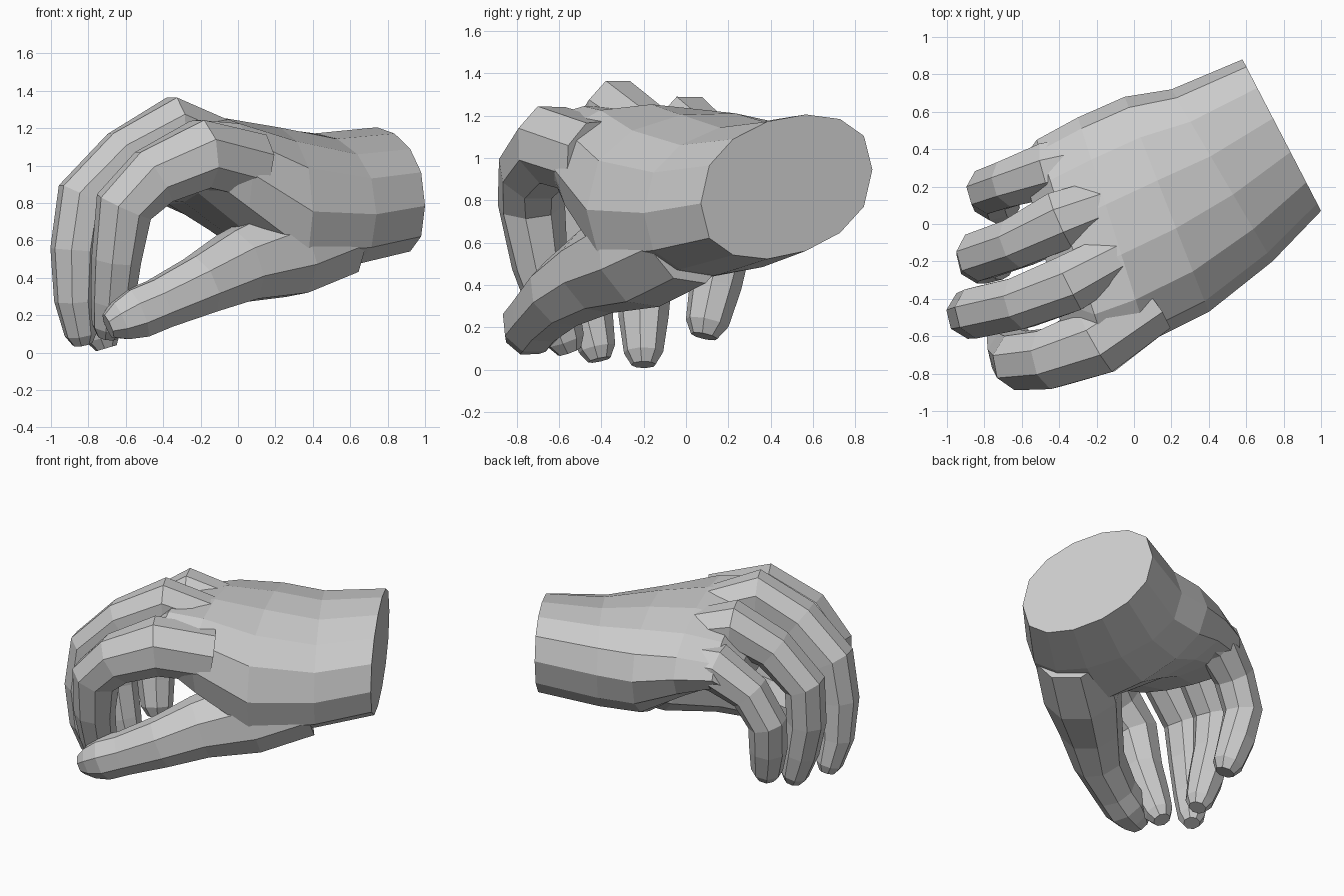
import bpy, bmesh, math
from mathutils import Vector

cube = bpy.data.objects.get("Cube")
if cube:
    bpy.data.objects.remove(cube, do_unlink=True)


def loft(name, rings):
    """Skin a list of point rings and cap both ends."""
    bm = bmesh.new()
    loops = [[bm.verts.new(p) for p in ring] for ring in rings]
    for a, b in zip(loops, loops[1:]):
        for i in range(len(a)):
            j = (i + 1) % len(a)
            bm.faces.new((a[i], a[j], b[j], b[i]))
    bm.faces.new(loops[0])
    bm.faces.new(loops[-1])
    bmesh.ops.recalc_face_normals(bm, faces=bm.faces[:])
    mesh = bpy.data.meshes.new(name)
    bm.to_mesh(mesh)
    bm.free()
    obj = bpy.data.objects.new(name, mesh)
    bpy.context.collection.objects.link(obj)
    return obj


def digit(name, path, sides=8):
    """Tapered tube along (x, y, z, radius) stations with a rounded tip."""
    stations = [(Vector(p[:3]), p[3]) for p in path]
    (before, _), (end, radius) = stations[-2:]
    tip_dir = (end - before).normalized()
    stations.append((end + tip_dir * radius * 0.65, radius * 0.62))
    rings = []
    for i, (point, r) in enumerate(stations):
        ahead = stations[min(i + 1, len(stations) - 1)][0]
        behind = stations[max(i - 1, 0)][0]
        axis = (ahead - behind).normalized()
        up = axis.cross(Vector((0.25, -1, 0))).normalized()
        side = up.cross(axis)
        ring = []
        for k in range(sides):
            a = math.tau * (k + 0.5) / sides
            ring.append(point + (side * math.cos(a) + up * math.sin(a)) * r * 1.04)
        rings.append(ring)
    return loft(name, rings)


def palm_ring(back, front, back_z, front_z, sides=14):
    """Oval section between two edge points, with (top, bottom) heights at each."""
    ring = []
    for k in range(sides):
        a = math.tau * k / sides
        t = 0.5 + 0.5 * math.cos(a)
        x, y = Vector(back).lerp(Vector(front), t)
        top, bottom = Vector(back_z).lerp(Vector(front_z), t)
        lift = math.copysign(abs(math.sin(a)) ** 0.8, math.sin(a))
        ring.append((x, y, (top + bottom) / 2 + (top - bottom) / 2 * lift))
    return ring


# Wrist and palm, from the cut wrist to the finger webs
hand = loft("hand", [
    palm_ring((0.58, 0.88), (1.0, 0.07), (1.27, 0.62), (1.12, 0.45)),
    palm_ring((0.2, 0.72), (0.74, -0.2), (1.23, 0.54), (1.1, 0.38)),
    palm_ring((-0.05, 0.68), (0.4, -0.47), (1.23, 0.55), (1.2, 0.31)),
    palm_ring((-0.3, 0.57), (0.08, -0.63), (1.18, 0.68), (1.31, 0.6)),
    palm_ring((-0.52, 0.45), (-0.14, -0.7), (1.1, 0.77), (1.33, 0.82)),
    palm_ring((-0.6, 0.34), (-0.38, -0.58), (0.93, 0.74), (1.15, 0.87)),
])

# Thumb with its fleshy base, and four curled fingers
digits = [
    digit("thumb", [
        (0.52, 0.0, 0.64, 0.24), (0.25, -0.22, 0.54, 0.25),
        (0.0, -0.43, 0.46, 0.2), (-0.2, -0.59, 0.36, 0.165),
        (-0.42, -0.69, 0.26, 0.14), (-0.54, -0.73, 0.21, 0.14),
        (-0.63, -0.75, 0.17, 0.11)]),
    digit("index_finger", [
        (0.08, -0.42, 1.0, 0.18), (-0.2, -0.63, 1.06, 0.19),
        (-0.45, -0.72, 0.94, 0.165), (-0.61, -0.73, 0.78, 0.155),
        (-0.65, -0.69, 0.5, 0.13), (-0.67, -0.62, 0.28, 0.115),
        (-0.69, -0.57, 0.14, 0.09)]),
    digit("middle_finger", [
        (0.0, -0.12, 1.08, 0.13), (-0.35, -0.32, 1.21, 0.16),
        (-0.6, -0.42, 1.06, 0.145), (-0.83, -0.47, 0.83, 0.14),
        (-0.87, -0.48, 0.55, 0.13), (-0.87, -0.46, 0.28, 0.11),
        (-0.84, -0.42, 0.1, 0.085)]),
    digit("ring_finger", [
        (-0.05, 0.15, 1.04, 0.13), (-0.39, 0.02, 1.13, 0.165),
        (-0.62, -0.1, 0.98, 0.14), (-0.82, -0.17, 0.75, 0.135),
        (-0.82, -0.19, 0.48, 0.125), (-0.77, -0.2, 0.25, 0.115),
        (-0.72, -0.2, 0.08, 0.09)]),
    digit("little_finger", [
        (-0.15, 0.36, 0.95, 0.14), (-0.45, 0.29, 0.95, 0.155),
        (-0.66, 0.22, 0.8, 0.13), (-0.77, 0.18, 0.6, 0.125),
        (-0.75, 0.14, 0.4, 0.12), (-0.71, 0.1, 0.22, 0.1)]),
]

# Fuse every digit into the palm
bpy.context.view_layer.objects.active = hand
for part in digits:
    union = hand.modifiers.new("fuse_" + part.name, 'BOOLEAN')
    union.operation = 'UNION'
    union.solver = 'EXACT'
    union.object = part
    bpy.ops.object.modifier_apply(modifier=union.name)
    bpy.data.objects.remove(part, do_unlink=True)
